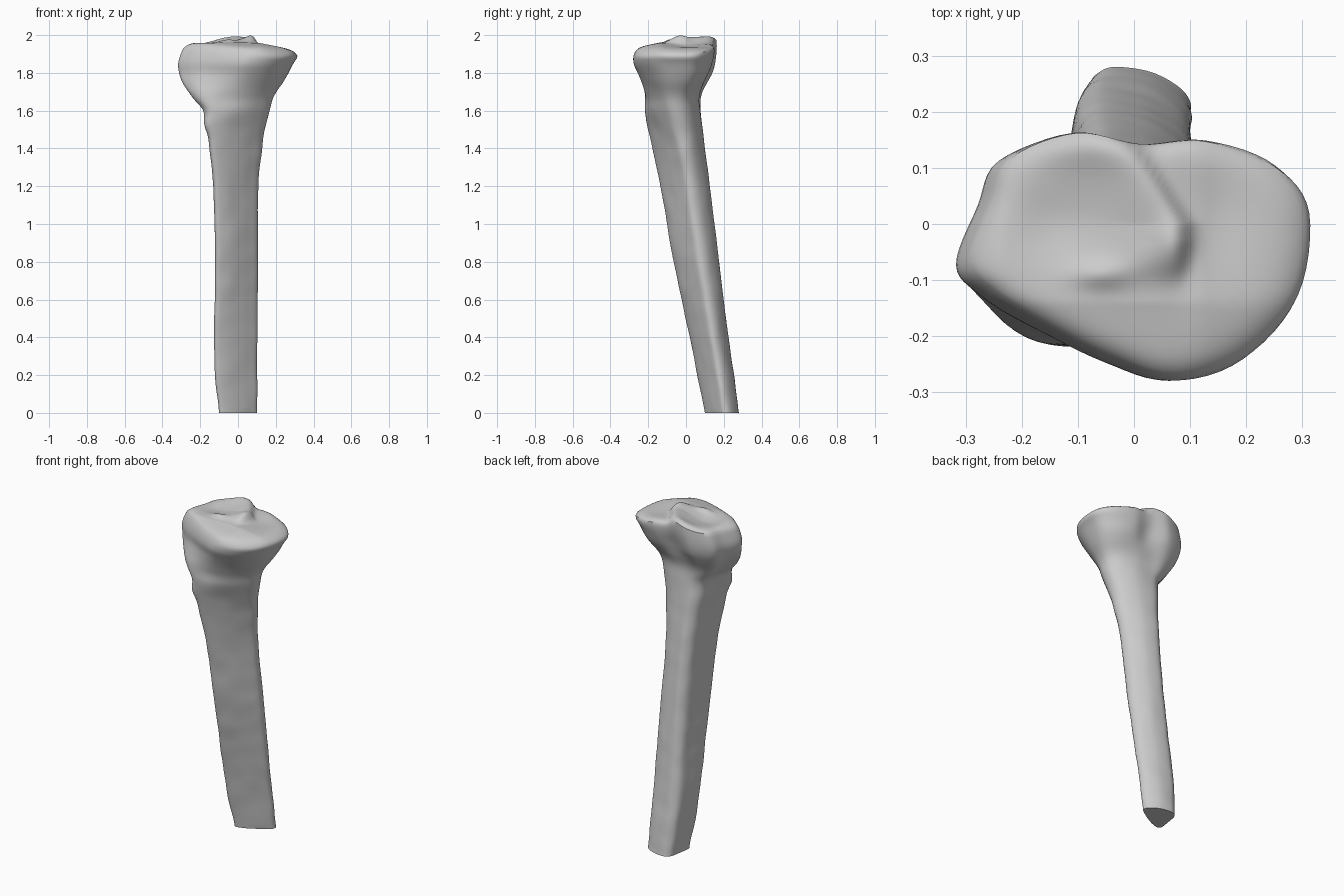
import bpy, bmesh, math
from mathutils import Vector, noise

cube = bpy.data.objects.get("Cube")
if cube:
    bpy.data.objects.remove(cube, do_unlink=True)

# Matching outlines, both starting at the front crest and running counter-clockwise
SHAFT = [(-.085, .102), (-.035, .115), (.02, .143), (.06, .168), (.096, .195), (.1, .22), (.078, .247),
         (.03, .272), (-.03, .281), (-.06, .273), (-.08, .25), (-.09, .2), (-.098, .15), (-.1, .118)]
HEAD = [(-.17, -.185), (-.05, -.245), (.065, -.28), (.19, -.24), (.29, -.13), (.31, .02), (.25, .105),
        (.12, .15), (0, .145), (-.12, .165), (-.24, .12), (-.275, .04), (-.317, -.07), (-.27, -.125)]

# Height, x range, y range, share of the head outline
LEVELS = [
    (0, -.1, .1, .1, .28, 0), (.2, -.12, .1, .06, .255, 0), (.4, -.125, .1, .02, .225, 0),
    (.8, -.12, .105, -.065, .175, 0), (1.2, -.13, .105, -.135, .125, 0),
    (1.4, -.15, .125, -.18, .1, .05), (1.5, -.165, .14, -.207, .09, .15),
    (1.6, -.185, .165, -.235, .08, .3), (1.66, -.235, .18, -.24, .08, .45),
    (1.7, -.265, .2, -.245, .09, .6), (1.75, -.295, .235, -.25, .115, .8),
    (1.8, -.312, .265, -.26, .14, .95), (1.85, -.317, .29, -.278, .155, 1),
    (1.9, -.303, .313, -.28, .163, 1), (1.925, -.29, .305, -.268, .162, 1)]


def normalise(points):
    """Scale an outline to the unit square."""
    xs, ys = zip(*points)
    return [Vector(((x - min(xs)) / (max(xs) - min(xs)), (y - min(ys)) / (max(ys) - min(ys))))
            for x, y in points]


def smooth_loop(points, steps=6):
    """Closed smooth curve through the points."""
    out, n = [], len(points)
    for i in range(n):
        a, b, c, d = (points[(i + k) % n] for k in (-1, 0, 1, 2))
        for s in range(steps):
            t = s / steps
            out.append(b + (c - a) * t / 2 + (a - b * 2.5 + c * 2 - d / 2) * t * t
                       + ((b - c) * 3 + d - a) * t ** 3 / 2)
    return out


def level_at(z):
    """Smoothly interpolated section values at a height."""
    last = len(LEVELS) - 1
    i = max(k for k in range(last) if LEVELS[k][0] <= z)

    def slope(k, col):
        lo, hi = LEVELS[max(k - 1, 0)], LEVELS[min(k + 1, last)]
        return (hi[col] - lo[col]) / (hi[0] - lo[0])
    p, q = LEVELS[i], LEVELS[i + 1]
    h = q[0] - p[0]
    t = (z - p[0]) / h
    ease = t * t * (3 - 2 * t)
    return [p[c] + (q[c] - p[c]) * ease + h * slope(i, c) * t * (1 - t) ** 2
            - h * slope(i + 1, c) * t * t * (1 - t) for c in range(1, 6)]


def section(z):
    x0, x1, y0, y1, mix = level_at(z)
    mix = min(max(mix, 0), 1)
    loop = smooth_loop([s.lerp(h, mix) for s, h in zip(shaft, head)])
    return [Vector((x0 + (x1 - x0) * p.x, y0 + (y1 - y0) * p.y, z)) for p in loop]


def bump(x, y, cx, cy, rx, ry):
    return math.exp(-((x - cx) / rx) ** 2 - ((y - cy) / ry) ** 2)


def joint_height(x, y):
    """Two shallow dishes, divided by a spine that drops steeply on its left."""
    z = 1.96 - .2 * max(0, -.14 - y) - .2 * max(0, x - .12) - .2 * max(0, -.24 - x)
    # Spine, running diagonally to the back rim
    edge = .095 - .65 * max(0, y) - .2 * max(0, -.03 - y)
    cliff = 1 / (1 + math.exp((x - edge) / .008))
    fade = 1 / (1 + math.exp((-.085 - y) / .015))
    z += .036 * cliff * fade * math.exp(-((x - edge) / .11) ** 2)
    z += .012 * bump(x, y, .07, -.03, .03, .04) + .014 * bump(x, y, -.06, -.09, .05, .025)
    # Dishes
    z -= .014 * bump(x, y, -.14, .0, .08, .07) + .016 * bump(x, y, .14, .02, .08, .12)
    return z + .01 * bump(x, y, -.1, .14, .1, .04)


shaft, head = normalise(SHAFT), normalise(HEAD)
rings = []

# Shaft and flared head; the head rim follows the joint surface
ROWS = 120
DROP = .02
top = LEVELS[-1][0]
for r in range(ROWS + 1):
    ring = section(top * (r / ROWS))
    for p in ring:
        lift = max(0, (p.z - 1.8) / (top - 1.8))
        p.z += lift ** 2 * (joint_height(p.x, p.y) - DROP - top)
        # Knob on the front crest
        d = (p - Vector((-.16, -.18, 1.53))).length / .05
        p += Vector((-.7, -.4, 0)) * .02 * math.exp(-d * d)
        # Hollow behind the neck and slight surface unevenness
        p.y -= .015 * bump(p.x, p.z, .02, 1.8, .07, .08) * (p.y > 0)
        if 0 < r < ROWS:
            p.x += .003 * noise.noise(p * 9)
            p.y += .003 * noise.noise(p * 9 + Vector((5, 5, 5)))
    rings.append(ring)

# Joint surface, closing in rings toward the middle
centre = Vector((.0, -.05, 0))
rim = section(top)
CAP = 36
for k in range(1, CAP):
    f = 1 - k / CAP
    ring = []
    for p in rim:
        q = centre.lerp(p, f)
        ring.append(Vector((q.x, q.y, joint_height(q.x, q.y) - DROP * f ** 12)))
    rings.append(ring)

bm = bmesh.new()
verts = [[bm.verts.new(p) for p in ring] for ring in rings]
count = len(verts[0])
for low, high in zip(verts, verts[1:]):
    for i in range(count):
        j = (i + 1) % count
        bm.faces.new((low[i], low[j], high[j], high[i]))
bm.faces.new(verts[0][::-1])
tip = bm.verts.new((centre.x, centre.y, joint_height(centre.x, centre.y)))
for i in range(count):
    bm.faces.new((verts[-1][i], verts[-1][(i + 1) % count], tip))
bmesh.ops.recalc_face_normals(bm, faces=bm.faces)

mesh = bpy.data.meshes.new("shin_bone")
bm.to_mesh(mesh)
bm.free()
bone = bpy.data.objects.new("shin_bone", mesh)
bpy.context.collection.objects.link(bone)

# Single grey material
grey = bpy.data.materials.new("bone_grey")
grey.use_nodes = True
colour = (.6, .6, .6, 1)
grey.diffuse_color = colour
grey.node_tree.nodes["Principled BSDF"].inputs["Base Color"].default_value = colour
mesh.materials.append(grey)

bpy.context.view_layer.objects.active = bone
bone.select_set(True)
bpy.ops.object.shade_smooth_by_angle(angle=math.radians(40))
